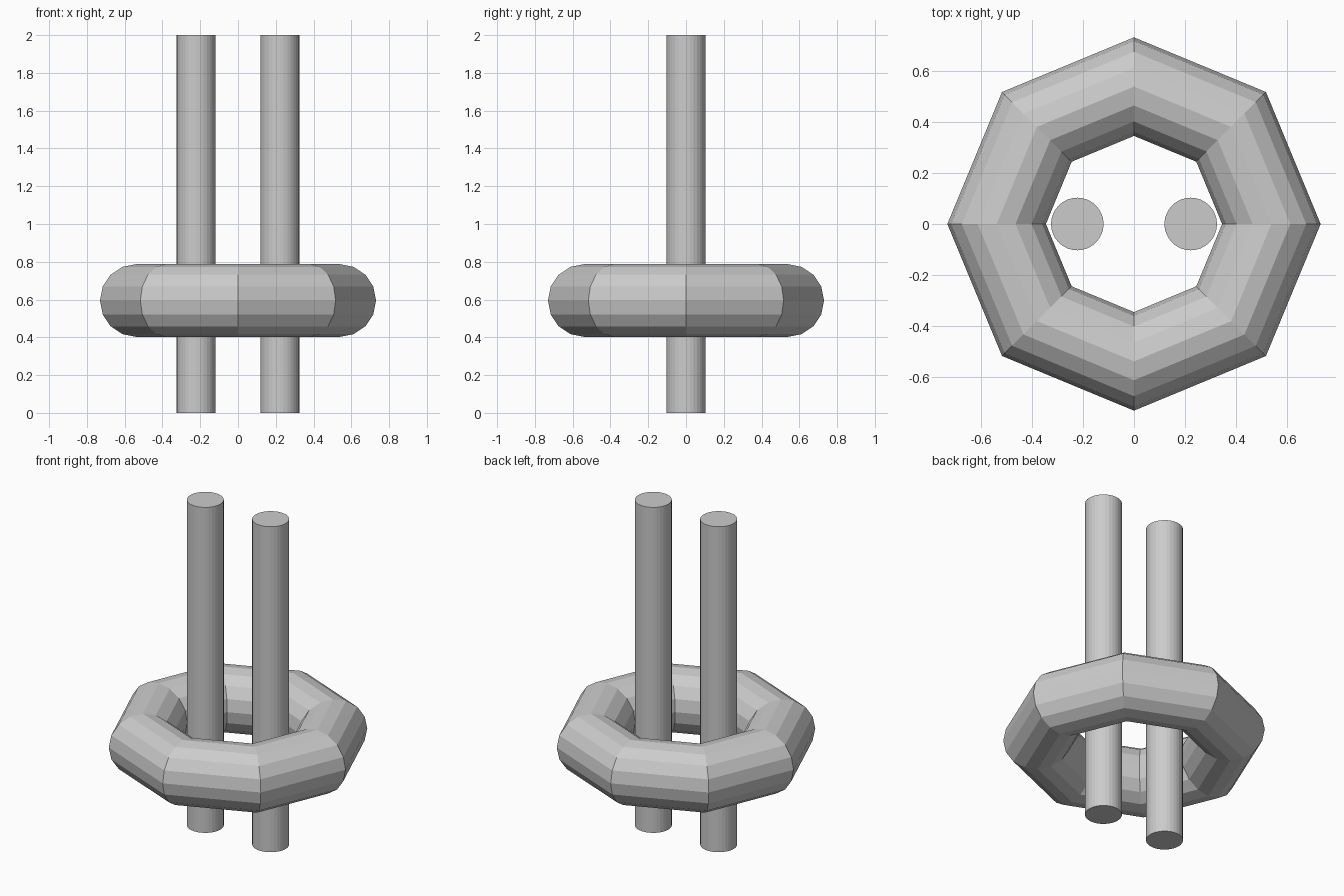
import bpy, bmesh
from math import cos, sin, tau
from mathutils import Vector

if "Cube" in bpy.data.objects:
    bpy.data.objects.remove(bpy.data.objects["Cube"], do_unlink=True)

# One plain grey for everything
grey = bpy.data.materials.new("light_grey")
grey.use_nodes = True
colour = (0.6, 0.6, 0.6, 1)
grey.diffuse_color = colour
grey.node_tree.nodes["Principled BSDF"].inputs["Base Color"].default_value = colour


def finish(name):
    obj = bpy.context.object
    obj.name = obj.data.name = name
    obj.data.materials.append(grey)
    return obj


# Eight-sided ring with flat facets
bpy.ops.mesh.primitive_torus_add(major_segments=8, minor_segments=16,
                                 major_radius=0.538, minor_radius=0.193,
                                 location=(0, 0, 0.595))
finish("ring")
bpy.ops.object.shade_flat()

# Pair of upright rods through the ring
for name, side in (("left_rod", 1), ("right_rod", -1)):
    bpy.ops.mesh.primitive_cylinder_add(vertices=32, radius=0.103, depth=2,
                                        location=(side * 0.222, 0, 1))
    finish(name)
    bpy.ops.object.shade_flat()
